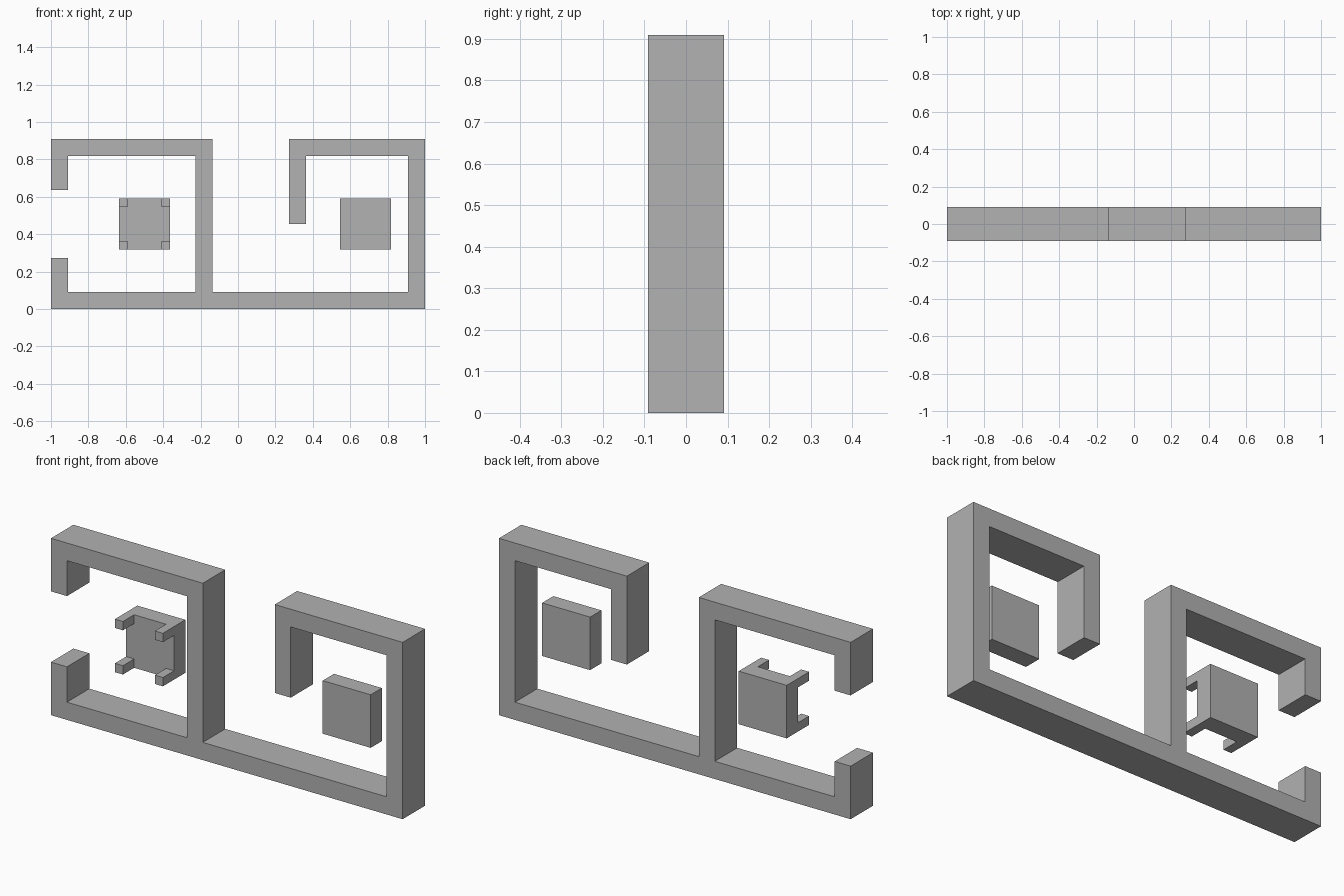
import bpy
import bmesh
from mathutils import Vector

if "Cube" in bpy.data.objects:
    bpy.data.objects.remove(bpy.data.objects["Cube"], do_unlink=True)

U = 1 / 11          # wall thickness, the module of the whole layout
FRONT, BACK = -U, U

grey = bpy.data.materials.new("plain grey")
grey.use_nodes = True
colour = (0.445, 0.445, 0.445, 1)
grey.diffuse_color = colour
grey.node_tree.nodes["Principled BSDF"].inputs["Base Color"].default_value = colour


def plan_point(x, z, y):
    """Module coordinates, counted from the lower right corner of the front."""
    return Vector((x * U - 1, y, z * U))


def prism(outline, y_front, y_back):
    """Extrude a front outline backwards into a solid."""
    bm = bmesh.new()
    face = bm.faces.new([bm.verts.new(plan_point(x, z, y_front)) for x, z in outline])
    new = bmesh.ops.extrude_face_region(bm, geom=[face])["geom"]
    verts = [v for v in new if isinstance(v, bmesh.types.BMVert)]
    bmesh.ops.translate(bm, verts=verts, vec=(0, y_back - y_front, 0))
    bmesh.ops.recalc_face_normals(bm, faces=bm.faces[:])
    return bm


def finish(bm, name):
    bmesh.ops.recalc_face_normals(bm, faces=bm.faces[:])
    mesh = bpy.data.meshes.new(name)
    bm.to_mesh(mesh)
    bm.free()
    mesh.materials.append(grey)
    obj = bpy.data.objects.new(name, mesh)
    bpy.context.collection.objects.link(obj)


def square(x, z, size):
    return [(x, z), (x + size, z), (x + size, z + size), (x, z + size)]


# Continuous wall: floor, two open rooms and their stubs
wall = [(0, 0), (22, 0), (22, 10), (14, 10), (14, 5), (15, 5), (15, 9),
        (21, 9), (21, 1), (9.5, 1), (9.5, 10), (0, 10), (0, 7), (1, 7),
        (1, 9), (8.5, 9), (8.5, 1), (1, 1), (1, 3), (0, 3)]
finish(prism(wall, FRONT, BACK), "wall_frame")

# Plain block in the left room
finish(prism(square(17, 3.5, 3), FRONT, 0), "plain_block")

# Table on its side in the right room: slab at the back, four legs forward
left, low, size, leg = 4, 3.5, 3, 0.5
bm = prism(square(left, low, size), 0, BACK)
for offset in (leg, size - leg):
    for normal in ((1, 0, 0), (0, 0, 1)):
        bmesh.ops.bisect_plane(bm, geom=bm.verts[:] + bm.edges[:] + bm.faces[:],
                               plane_co=plan_point(left + offset, low + offset, 0),
                               plane_no=normal)
bm.normal_update()
corners = [f for f in bm.faces if f.normal.y < -0.9 and f.calc_area() < (0.6 * U) ** 2]
new = bmesh.ops.extrude_face_region(bm, geom=corners)["geom"]
bmesh.ops.translate(bm, verts=[v for v in new if isinstance(v, bmesh.types.BMVert)],
                    vec=(0, FRONT, 0))
bmesh.ops.dissolve_limit(bm, angle_limit=0.01, verts=bm.verts[:], edges=bm.edges[:])
finish(bm, "table_with_legs")
